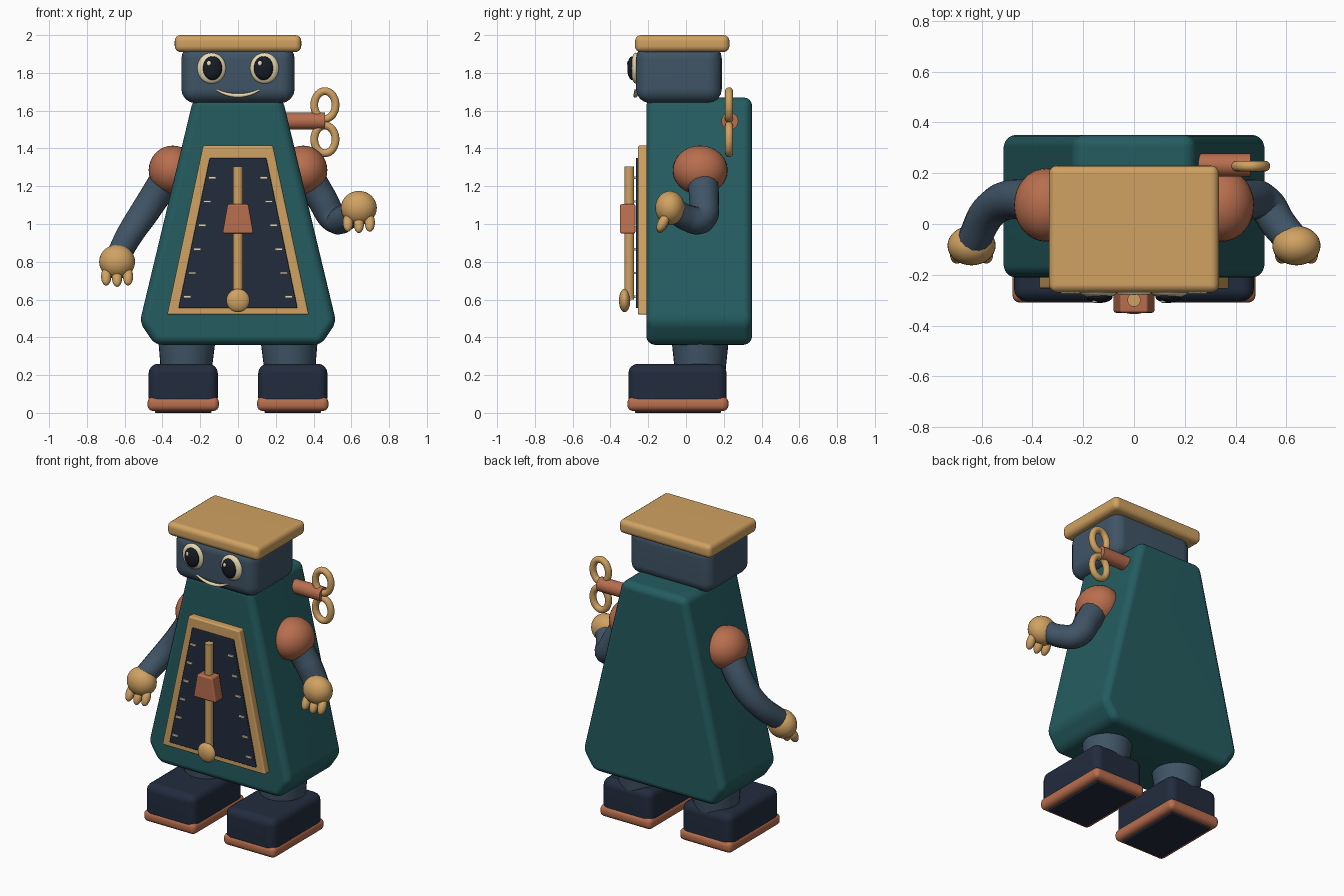
import bpy, bmesh, math
from mathutils import Matrix, Vector

if "Cube" in bpy.data.objects:
    bpy.data.objects.remove(bpy.data.objects["Cube"], do_unlink=True)


def material(name, rgb):
    m = bpy.data.materials.new(name)
    m.use_nodes = True
    m.diffuse_color = (*rgb, 1)
    bsdf = m.node_tree.nodes["Principled BSDF"]
    bsdf.inputs["Base Color"].default_value = (*rgb, 1)
    bsdf.inputs["Roughness"].default_value = 0.6
    return m


TEAL = material("teal", (0.018, 0.107, 0.117))
SLATE = material("slate blue", (0.051, 0.089, 0.133))
NAVY = material("navy", (0.016, 0.025, 0.048))
TAN = material("tan", (0.63, 0.36, 0.122))
CLAY = material("terracotta", (0.48, 0.156, 0.076))
CREAM = material("cream", (0.84, 0.72, 0.46))
BLACK = material("near black", (0.008, 0.011, 0.018))


def finish(name, bm, mat, weighted=False):
    bmesh.ops.recalc_face_normals(bm, faces=bm.faces)
    mesh = bpy.data.meshes.new(name)
    bm.to_mesh(mesh)
    bm.free()
    mesh.materials.append(mat)
    ob = bpy.data.objects.new(name, mesh)
    bpy.context.collection.objects.link(ob)
    bpy.ops.object.select_all(action="DESELECT")
    ob.select_set(True)
    bpy.context.view_layer.objects.active = ob
    bpy.ops.object.shade_smooth_by_angle(angle=math.radians(40))
    if weighted:
        ob.modifiers.new("flat sides", "WEIGHTED_NORMAL").keep_sharp = True
    return ob


def round_edges(bm, size, segments=4):
    if size:
        bmesh.ops.bevel(bm, geom=bm.edges[:], offset=size, segments=segments,
                        profile=0.5, affect="EDGES", clamp_overlap=True)


def box(name, lo, hi, mat, bevel=0.0):
    lo, hi = Vector(lo), Vector(hi)
    bm = bmesh.new()
    bmesh.ops.create_cube(bm, size=1, matrix=Matrix.LocRotScale((lo + hi) / 2, None, hi - lo))
    round_edges(bm, bevel)
    return finish(name, bm, mat, True)


def prism(name, half_profile, y0, y1, mat, bevel):
    """Symmetric front outline, listed down its left side, extruded in depth."""
    outline = half_profile + [(-x, z) for x, z in reversed(half_profile)]
    bm = bmesh.new()
    face = bm.faces.new([bm.verts.new((x, y0, z)) for x, z in outline])
    out = bmesh.ops.extrude_face_region(bm, geom=[face])
    bmesh.ops.translate(bm, vec=(0, y1 - y0, 0),
                        verts=[v for v in out["geom"] if isinstance(v, bmesh.types.BMVert)])
    round_edges(bm, bevel)
    return finish(name, bm, mat, True)


def ball(name, center, radii, mat, tilt=0.0):
    bm = bmesh.new()
    bmesh.ops.create_uvsphere(bm, u_segments=32, v_segments=16, radius=1)
    bmesh.ops.transform(bm, verts=bm.verts, matrix=Matrix.Translation(center)
                        @ Matrix.Rotation(tilt, 4, "X") @ Matrix.Diagonal((*radii, 1)))
    return finish(name, bm, mat)


def rod(name, a, b, r1, r2, mat):
    a, b = Vector(a), Vector(b)
    turn = (b - a).to_track_quat("Z", "Y").to_matrix().to_4x4()
    bm = bmesh.new()
    bmesh.ops.create_cone(bm, cap_ends=True, segments=32, radius1=r1, radius2=r2,
                          depth=(b - a).length, matrix=Matrix.Translation((a + b) / 2) @ turn)
    return finish(name, bm, mat)


def tube(name, points, radii, mat, closed=False):
    curve = bpy.data.curves.new(name, "CURVE")
    curve.dimensions = "3D"
    curve.bevel_depth = 1
    curve.bevel_resolution = 5
    curve.use_fill_caps = True
    spline = curve.splines.new("BEZIER")
    spline.bezier_points.add(len(points) - 1)
    spline.use_cyclic_u = closed
    for p, co, r in zip(spline.bezier_points, points, radii):
        p.co, p.radius = co, r
        p.handle_left_type = p.handle_right_type = "AUTO"
    curve.materials.append(mat)
    ob = bpy.data.objects.new(name, curve)
    bpy.context.collection.objects.link(ob)
    return ob


# Body, head and cap
prism("body", [(0.235, 1.67), (0.52, 0.48), (0.44, 0.36)], -0.21, 0.35, TEAL, 0.045)
box("head", (-0.3, -0.265, 1.64), (0.3, 0.19, 1.95), SLATE, 0.075)
box("cap", (-0.335, -0.27, 1.91), (0.335, 0.23, 2.0), TAN, 0.032)

# Face
for side, s in (("right", -1), ("left", 1)):
    ball(f"{side}_eye", (s * 0.14, -0.265, 1.825), (0.076, 0.028, 0.082), CREAM)
    ball(f"{side}_pupil", (s * 0.135, -0.285, 1.825), (0.051, 0.026, 0.063), BLACK)
    ball(f"{side}_eye_glint", (s * 0.135 - 0.018, -0.304, 1.85), (0.012, 0.008, 0.014), CREAM)
tube("mouth", [(-0.115, -0.268, 1.71), (-0.06, -0.268, 1.688), (0, -0.268, 1.68),
               (0.06, -0.268, 1.688), (0.115, -0.268, 1.71)],
     [0.005, 0.009, 0.011, 0.009, 0.005], CREAM)

# Front panel with scale marks
prism("panel_frame", [(0.185, 1.415), (0.375, 0.52)], -0.255, -0.19, TAN, 0.01)
prism("panel_plate", [(0.15, 1.35), (0.315, 0.555)], -0.266, -0.2, NAVY, 0.005)
for i in range(6):
    z = 1.245 - 0.126 * i
    edge = 0.15 + (1.35 - z) * 0.2075
    for side, s in (("right", -1), ("left", 1)):
        x = s * (edge - 0.035)
        box(f"{side}_scale_mark_{i + 1}", (x - 0.02, -0.274, z - 0.006),
            (x + 0.02, -0.262, z + 0.006), CREAM)

# Pendulum
rod("pendulum_rod", (0, -0.3, 0.6), (0, -0.3, 1.305), 0.026, 0.026, TAN)
ball("pendulum_bob", (0, -0.325, 0.595), (0.062, 0.03, 0.062), TAN)
prism("pendulum_weight", [(0.055, 1.105), (0.082, 0.95)], -0.35, -0.268, CLAY, 0.01)

# Legs and shoes
for side, s in (("right", -1), ("left", 1)):
    rod(f"{side}_leg", (s * 0.275, 0.075, 0.2), (s * 0.27, 0.075, 0.42), 0.132, 0.155, SLATE)
    x = s * 0.29
    box(f"{side}_shoe", (x - 0.183, -0.305, 0.03), (x + 0.183, 0.215, 0.26), NAVY, 0.05)
    box(f"{side}_sole_rim", (x - 0.189, -0.31, 0.01), (x + 0.189, 0.225, 0.085), CLAY, 0.03)
    box(f"{side}_sole", (x - 0.15, -0.27, 0), (x + 0.15, 0.185, 0.05), NAVY, 0.005)

# Arms: the right one hangs, the left one is bent at the elbow
ARMS = {
    "right": (-1, 0.80, [(-0.36, 0.08, 1.27), (-0.49, 0.095, 1.07), (-0.57, 0.05, 0.95),
                         (-0.635, -0.07, 0.83)]),
    "left": (1, 1.085, [(0.36, 0.08, 1.27), (0.44, 0.095, 1.14), (0.515, 0.08, 1.025),
                        (0.57, 0.0, 1.035), (0.63, -0.07, 1.08)]),
}
for side, (s, hand_z, path) in ARMS.items():
    ball(f"{side}_shoulder", (s * 0.345, 0.075, 1.285), (0.128, 0.145, 0.13), CLAY)
    radii = [0.085 - 0.02 * i / (len(path) - 1) for i in range(len(path))]
    tube(f"{side}_arm", path, radii, SLATE)
    ball(f"{side}_hand", (s * 0.64, -0.085, hand_z), (0.095, 0.078, 0.09), TAN)
    for i, dx in enumerate((-0.058, 0, 0.058)):
        drop = 0.078 if dx else 0.085
        ball(f"{side}_finger_{i + 1}", (s * 0.64 + dx, -0.122, hand_z - drop),
             (0.027, 0.027, 0.052), TAN, math.radians(-28))

# Wind-up key on the left side
rod("key_shaft", (0.2, 0.232, 1.545), (0.46, 0.232, 1.545), 0.045, 0.045, CLAY)
for name, z in (("upper", 1.63), ("lower", 1.448)):
    ring = [(0.46 + 0.056 * math.cos(a), 0.228, z + 0.073 * math.sin(a))
            for a in (math.tau * k / 12 for k in range(12))]
    tube(f"key_{name}_loop", ring, [0.021] * 12, TAN, True)
